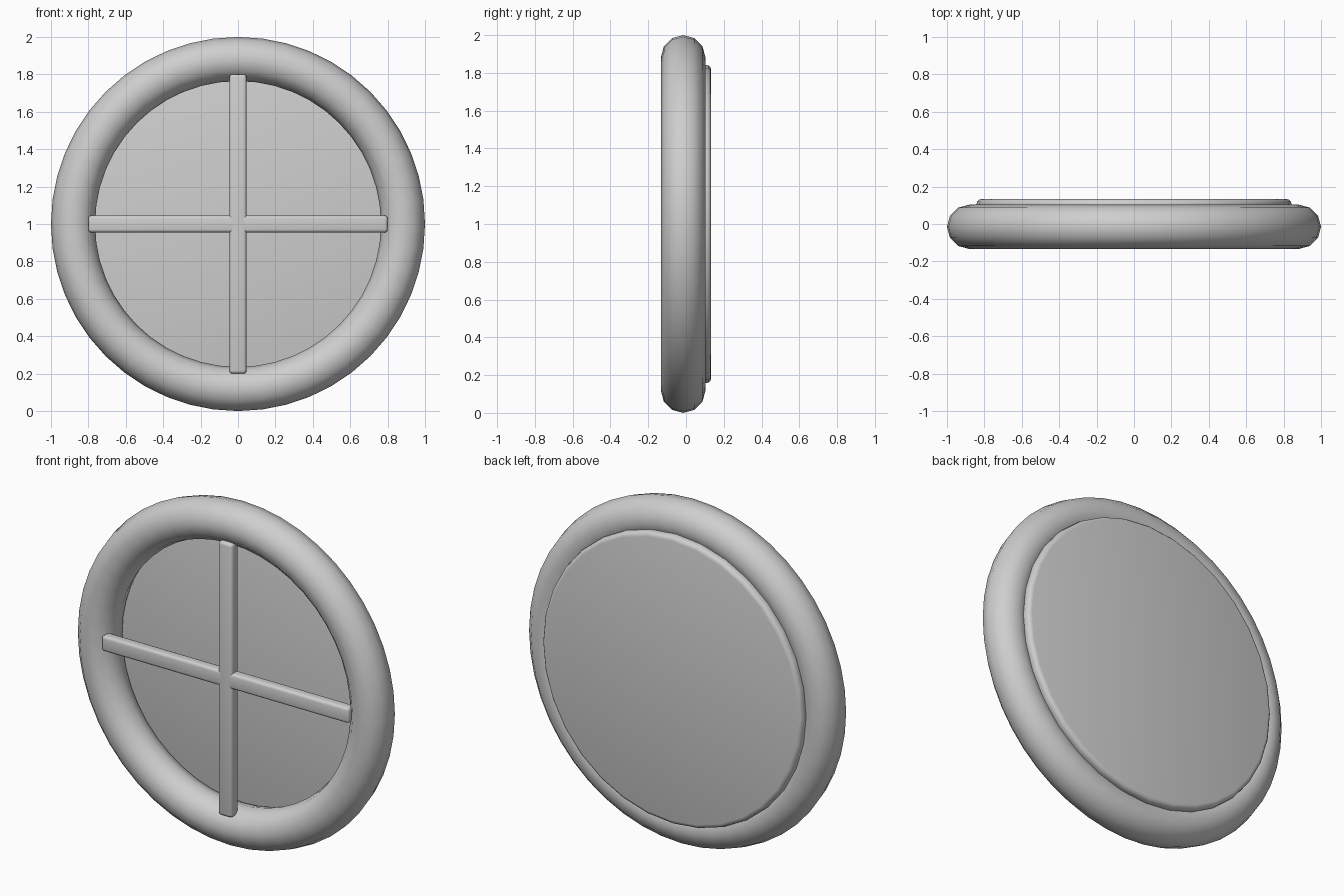
import bpy
import math

default = bpy.data.objects.get("Cube")
if default:
    bpy.data.objects.remove(default, do_unlink=True)

grey = bpy.data.materials.new("plain_grey")
grey.use_nodes = True
GREY = (0.62, 0.62, 0.62, 1)
grey.diffuse_color = GREY
grey.node_tree.nodes["Principled BSDF"].inputs["Base Color"].default_value = GREY

UPRIGHT = (math.pi / 2, 0, 0)


def finish(name, bevel=0, angle=40):
    """Name, colour, round and smooth the active object."""
    obj = bpy.context.object
    obj.name = obj.data.name = name
    obj.data.materials.clear()
    obj.data.materials.append(grey)
    bpy.ops.object.transform_apply(location=False, rotation=True, scale=True)
    if bevel:
        mod = obj.modifiers.new("rounded_edges", "BEVEL")
        mod.width = bevel
        mod.segments = 3
        mod.limit_method = "ANGLE"
        mod.angle_limit = math.radians(40)
        bpy.ops.object.modifier_apply(modifier=mod.name)
    bpy.ops.object.shade_smooth_by_angle(angle=math.radians(angle))
    return obj


# Round outer frame
bpy.ops.mesh.primitive_torus_add(
    major_radius=0.882, minor_radius=0.118, major_segments=48,
    minor_segments=12, location=(0, -0.015, 1), rotation=UPRIGHT)
finish("round_frame")

# Flat pane set into the back of the frame
bpy.ops.mesh.primitive_cylinder_add(
    vertices=32, radius=0.842, depth=0.07,
    location=(0, 0.098, 1), rotation=UPRIGHT)
finish("back_pane", bevel=0.025)

# Crossed bars at the front
for name, size in (("vertical_bar", (0.09, 0.062, 1.6)),
                   ("horizontal_bar", (1.6, 0.062, 0.09))):
    bpy.ops.mesh.primitive_cube_add(size=1, location=(0, -0.091, 1))
    bpy.context.object.scale = size
    finish(name, bevel=0.016)
